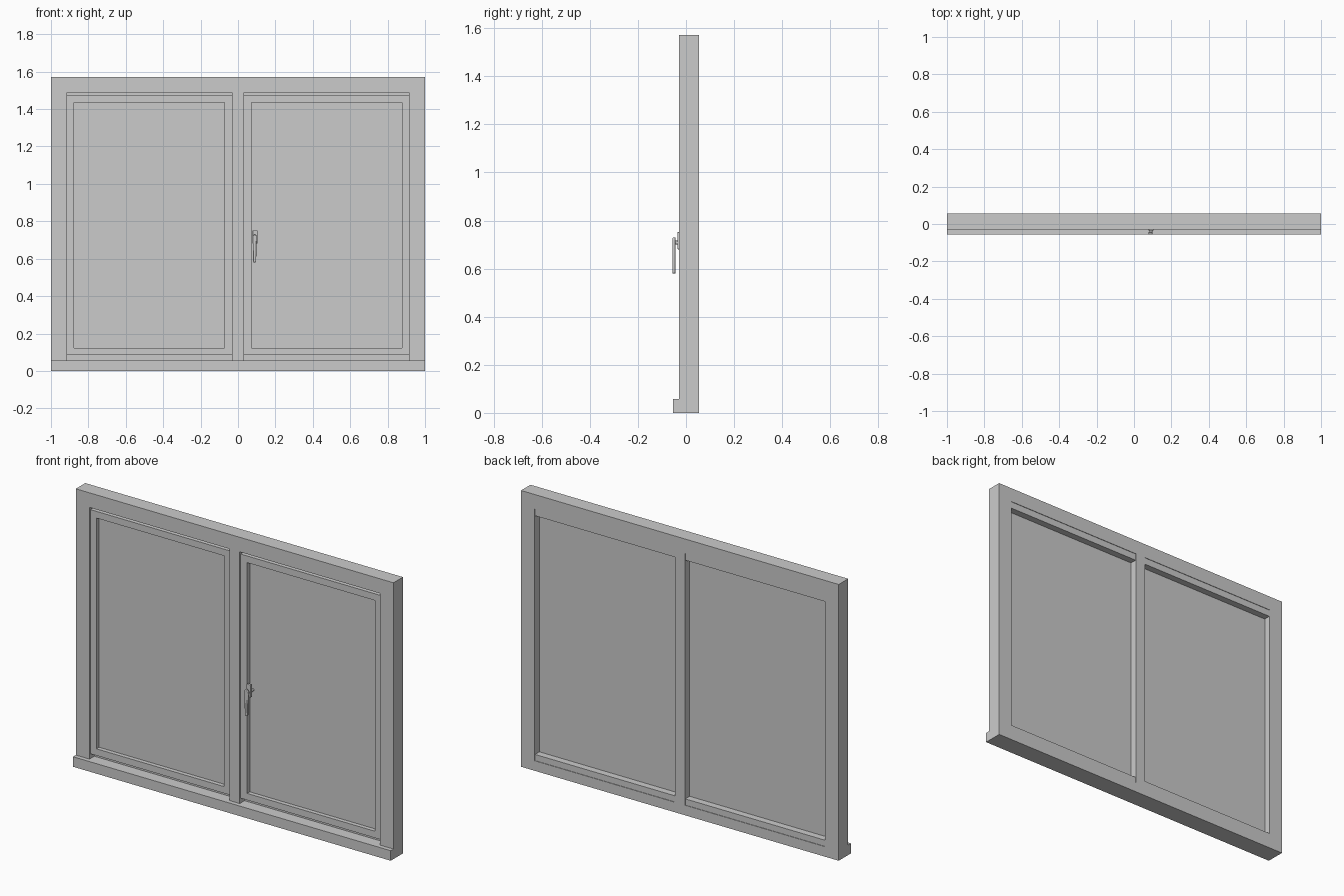
import bpy, bmesh
from math import pi, sin, cos

if "Cube" in bpy.data.objects:
    bpy.data.objects.remove(bpy.data.objects["Cube"])


def box(name, x0, x1, y0, y1, z0, z1, bevel=0.0):
    bm = bmesh.new()
    bmesh.ops.create_cube(bm, size=1)
    for v in bm.verts:
        v.co.x = x0 + (v.co.x + 0.5) * (x1 - x0)
        v.co.y = y0 + (v.co.y + 0.5) * (y1 - y0)
        v.co.z = z0 + (v.co.z + 0.5) * (z1 - z0)
    if bevel:
        bmesh.ops.bevel(bm, geom=bm.edges[:], offset=bevel, segments=2, affect='EDGES', profile=0.5)
    return finish(name, bm)


def finish(name, bm):
    bmesh.ops.recalc_face_normals(bm, faces=bm.faces[:])
    me = bpy.data.meshes.new(name)
    bm.to_mesh(me)
    bm.free()
    ob = bpy.data.objects.new(name, me)
    bpy.context.collection.objects.link(ob)
    return ob


def extrude_outline(name, pts, y0, y1):
    """Extrude an x-z outline from y0 to y1."""
    bm = bmesh.new()
    face = bm.faces.new([bm.verts.new((x, y0, z)) for x, z in pts])
    ext = bmesh.ops.extrude_face_region(bm, geom=[face])
    for v in ext['geom']:
        if isinstance(v, bmesh.types.BMVert):
            v.co.y = y1
    return finish(name, bm)


FRONT, BACK = -0.03, 0.055
SILL_TOP, HEAD_BOTTOM = 0.057, 1.489
JAMB_IN, MULLION = 0.914, 0.032
SASH_F, SASH_B = -0.021, 0.013

# Fixed outer frame
box("sill", -1, 1, -0.055, BACK, 0, SILL_TOP)
box("head", -1, 1, FRONT, BACK, HEAD_BOTTOM, 1.572)
box("mullion", -MULLION, MULLION, FRONT, BACK, SILL_TOP, HEAD_BOTTOM)

for side, s in (("left", -1), ("right", 1)):
    def part(name, a, b, *rest):
        lo, hi = sorted((s * a, s * b))
        return box(f"{side}_{name}", lo, hi, *rest)

    part("jamb", JAMB_IN, 1, FRONT, BACK, SILL_TOP, HEAD_BOTTOM)

    # Stops behind the sash, closing the gaps at the head and the sill
    part("bottom_stop", MULLION, JAMB_IN, SASH_B, 0.052, SILL_TOP, 0.092)
    part("top_stop", MULLION, JAMB_IN, SASH_B, 0.052, 1.45, HEAD_BOTTOM)

    # Sash with full-height stiles, rails between them and a pane
    part("outer_stile", 0.877, JAMB_IN, SASH_F, SASH_B, 0.084, 1.473)
    part("inner_stile", MULLION, 0.072, SASH_F, SASH_B, 0.084, 1.473)
    part("bottom_rail", 0.072, 0.877, SASH_F, SASH_B, 0.084, 0.122)
    part("top_rail", 0.072, 0.877, SASH_F, SASH_B, 1.435, 1.473)
    part("pane", 0.072, 0.877, 0.003, SASH_B, 0.122, 1.435)

# Handle: plate, spindle and tapered lever with rounded ends
HX = 0.091
box("handle_plate", HX - 0.013, HX + 0.013, -0.036, -0.02, 0.68, 0.752, 0.003)

bm = bmesh.new()
bmesh.ops.create_cone(bm, cap_ends=True, segments=16, radius1=0.008, radius2=0.008, depth=0.052)
for v in bm.verts:
    x, y, z = v.co
    v.co = (HX + x, -0.023 + z, 0.708 + y)
spindle = finish("handle_spindle", bm)

outline = []
for zc, r, start in ((0.718, 0.011, 0), (0.587, 0.008, pi)):
    for i in range(9):
        a = start + pi * i / 8
        outline.append((HX - 0.002 + r * cos(a), zc + r * sin(a)))
lever = extrude_outline("handle_lever", outline, -0.056, -0.043)
mod = lever.modifiers.new("soft_edges", 'BEVEL')
mod.width = 0.003
mod.segments = 2

# Smooth only the rounded hardware
for ob in (spindle, lever):
    bpy.ops.object.select_all(action='DESELECT')
    ob.select_set(True)
    bpy.context.view_layer.objects.active = ob
    bpy.ops.object.shade_smooth_by_angle()
